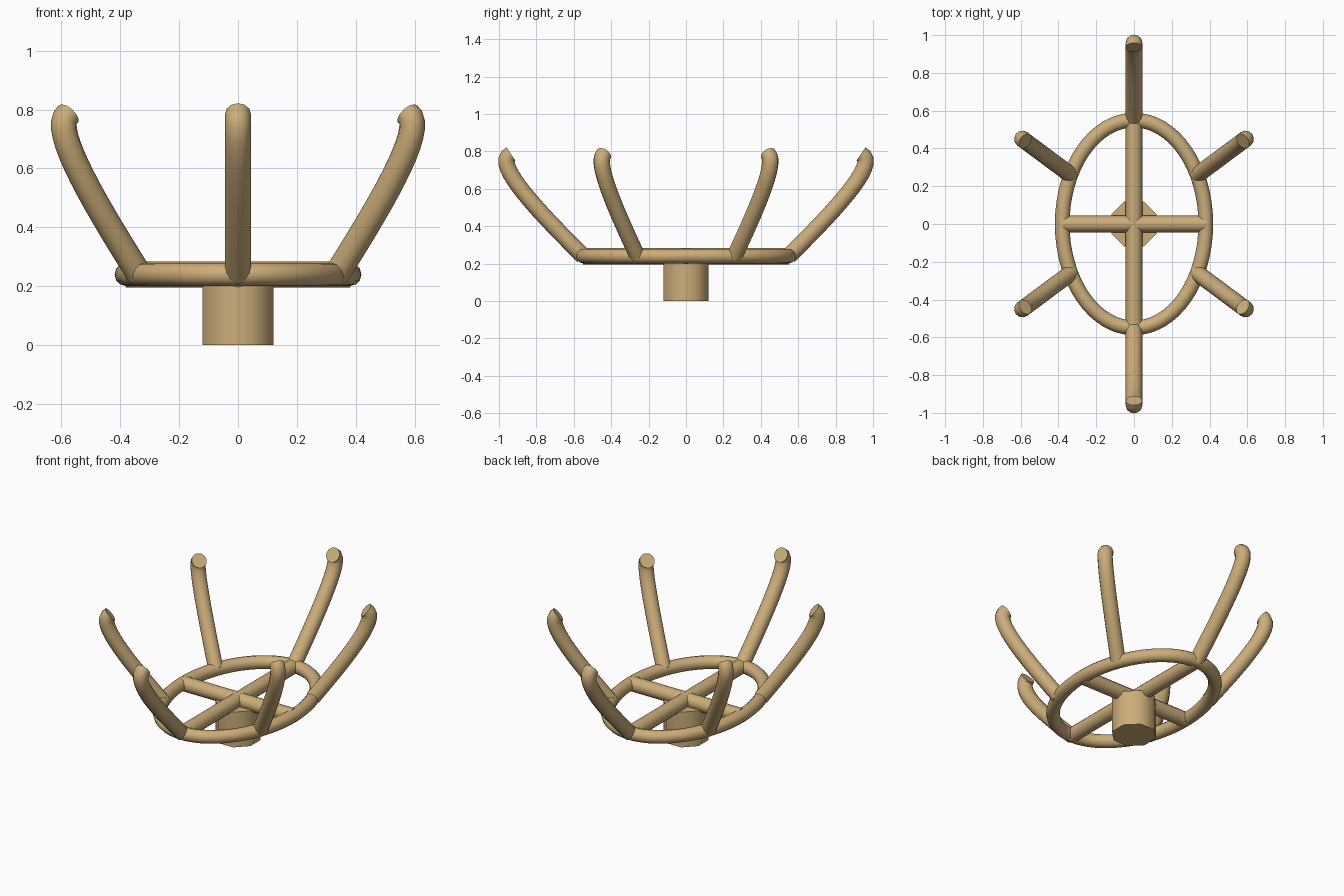
import bpy, math
from mathutils import Vector

if "Cube" in bpy.data.objects:
    bpy.data.objects.remove(bpy.data.objects["Cube"])

wood = bpy.data.materials.new("wood")
wood.diffuse_color = (0.60, 0.42, 0.19, 1)
wood.use_nodes = True
wood.node_tree.nodes["Principled BSDF"].inputs["Base Color"].default_value = wood.diffuse_color
RING_Z = 0.24


def finish(ob, name):
    ob.name = name
    ob.data.materials.clear()
    ob.data.materials.append(wood)
    bpy.ops.object.select_all(action='DESELECT')
    ob.select_set(True)
    bpy.context.view_layer.objects.active = ob
    if ob.type == 'CURVE':
        bpy.ops.object.convert(target='MESH')
    bpy.ops.object.shade_smooth_by_angle(angle=math.radians(50))


def tube(name, points, radius, closed=False):
    cu = bpy.data.curves.new(name, 'CURVE')
    cu.dimensions = '3D'
    cu.bevel_depth = radius
    cu.bevel_resolution = 4
    cu.use_fill_caps = True
    sp = cu.splines.new('POLY')
    sp.points.add(len(points) - 1)
    for p, co in zip(sp.points, points):
        p.co = (*co, 1)
    sp.use_cyclic_u = closed
    ob = bpy.data.objects.new(name, cu)
    bpy.context.collection.objects.link(ob)
    finish(ob, name)


def bezier(a, b, c, d, n=16):
    out = []
    for i in range(n + 1):
        t = i / n
        s = 1 - t
        out.append(a * s**3 + b * 3 * s * s * t + c * 3 * s * t * t + d * t**3)
    return out


# eight-sided hub that the frame stands on
bpy.ops.mesh.primitive_cylinder_add(vertices=8, radius=0.13, depth=0.22,
                                    location=(0, 0, 0.11),
                                    rotation=(0, 0, math.pi / 8))
finish(bpy.context.object, "hub")

# cross bars
tube("long_bar", [(0, -0.55, RING_Z), (0, 0.55, RING_Z)], 0.044)
tube("short_bar", [(-0.38, 0, RING_Z), (0.38, 0, RING_Z)], 0.044)

# oval ring
ring = [(0.38 * math.cos(a), 0.55 * math.sin(a), RING_Z)
        for a in (2 * math.pi * i / 64 for i in range(64))]
tube("oval_ring", ring, 0.039, closed=True)


# curved arms: base on the ring, outward reach, tip curling inwards
def arm(name, base, reach):
    heights = (0.24, 0.44, 0.74, 0.785)
    outs = (0.0, 0.2, 0.5, 0.385)
    pts = [Vector((base[0] + reach[0] * o, base[1] + reach[1] * o, h))
           for o, h in zip(outs, heights)]
    tube(name, bezier(*pts), 0.044)


for sy, end in ((-1, "front"), (1, "back")):
    arm(end + "_arm", (0, 0.55 * sy), (0, sy))
    for sx, side in ((-1, "left"), (1, "right")):
        arm(f"{end}_{side}_arm", (0.335 * sx, 0.26 * sy), (0.625 * sx, 0.465 * sy))
